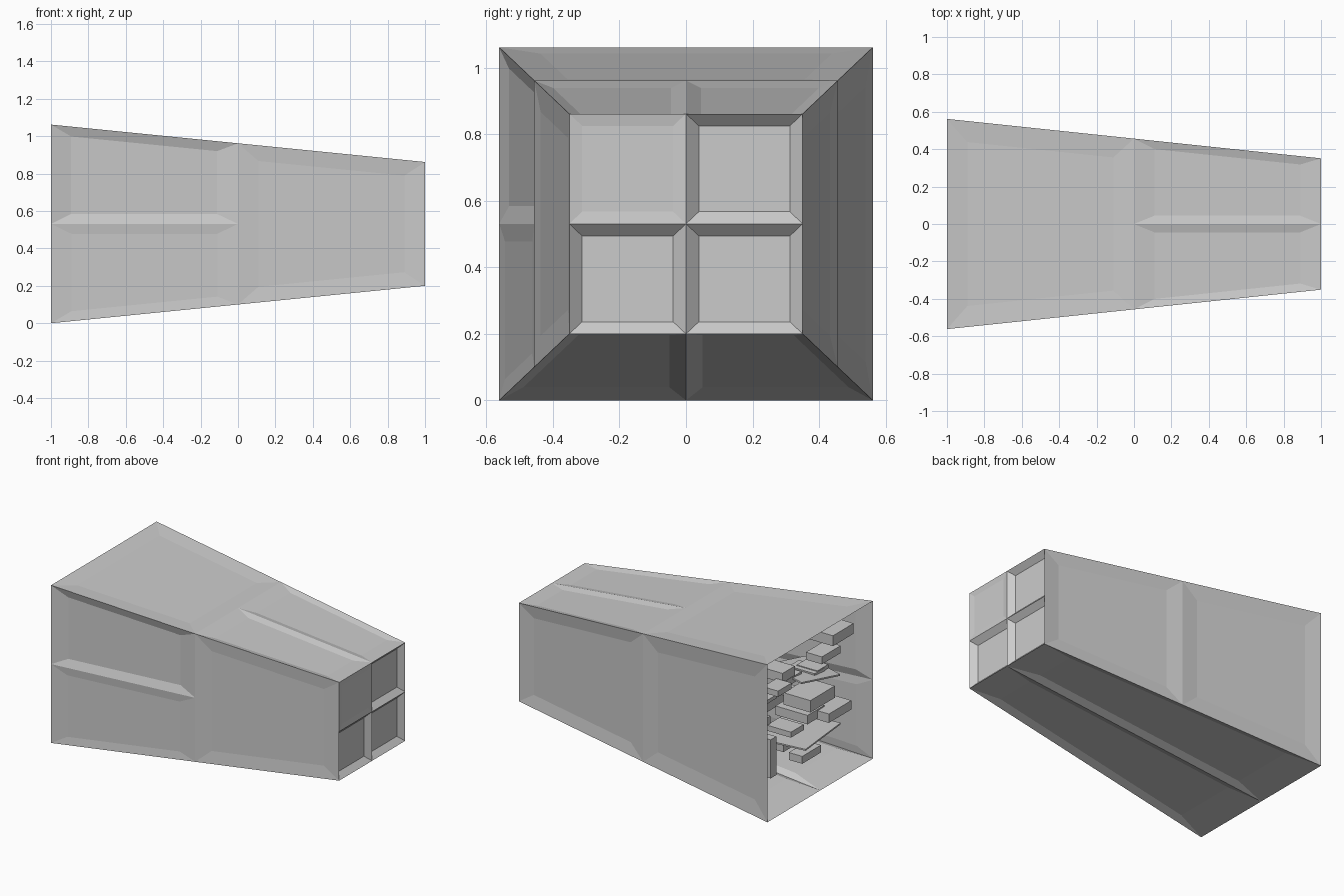
import bpy, bmesh, random
from mathutils import Vector, Euler

if "Cube" in bpy.data.objects:
    bpy.data.objects.remove(bpy.data.objects["Cube"])

random.seed(4)
MID = Vector((0, 0, 0.53))


def ring(x):
    """Hull cross-section corners at x: front-low, back-low, back-high, front-high."""
    t = (x + 1) / 2
    y, h = 0.562 - 0.211 * t, 0.531 - 0.20 * t
    return [Vector((x, sy * y, 0.531 + sz * h))
            for sy, sz in ((-1, -1), (1, -1), (1, 1), (-1, 1))]


def side(i, x0, x1, v0=0.0, v1=1.0):
    """Four corners of a panel on hull side i, between two stations."""
    a, b = ring(x0), ring(x1)
    j = (i + 1) % 4
    return [a[i].lerp(a[j], v0), b[i].lerp(b[j], v0),
            b[i].lerp(b[j], v1), a[i].lerp(a[j], v1)]


def panel(bm, corners, depth):
    """Recessed panel: sloped border and a sunken flat centre."""
    c = sum(corners, Vector()) / 4
    n = (corners[1] - corners[0]).cross(corners[3] - corners[0]).normalized()
    if n.dot(c - MID) < 0:
        corners = corners[::-1]
        n = -n
    outer = [bm.verts.new(p) for p in corners]
    inner = [bm.verts.new(c + (p - c) * 0.78 - n * depth) for p in corners]
    bm.faces.new(inner)
    for k in range(4):
        m = (k + 1) % 4
        bm.faces.new((outer[k], outer[m], inner[m], inner[k]))


def finish(name, bm):
    me = bpy.data.meshes.new(name)
    bm.to_mesh(me)
    bm.free()
    ob = bpy.data.objects.new(name, me)
    bpy.context.collection.objects.link(ob)
    return ob


# Tapered hull, open at the left end
bm = bmesh.new()
for v in (0, 0.5):                                # underside: two long panels
    panel(bm, side(0, -1, 1, v, v + 0.5), 0.018)
panel(bm, side(1, -1, 0), 0.01)                   # back: two panels
panel(bm, side(1, 0, 1), 0.012)
panel(bm, side(2, -1, 0), 0.008)                  # top: one wide, two narrow
for v in (0, 0.5):
    panel(bm, side(2, 0, 1, v, v + 0.5), 0.011)
panel(bm, side(3, -1, 0, 0, 0.5), 0.018)          # front: two narrow, one tall
panel(bm, side(3, -1, 0, 0.5, 1), 0.006)
panel(bm, side(3, 0, 1), 0.008)
# Narrow end: 2 x 2 recessed cells
a, b, c, d = ring(1)
for u in (0, 0.5):
    for v in (0, 0.5):
        def at(s, t):
            return a.lerp(b, s).lerp(d.lerp(c, s), t)
        shallow = u == 0 and v == 0.5
        panel(bm, [at(u, v), at(u + .5, v), at(u + .5, v + .5), at(u, v + .5)],
              0.006 if shallow else 0.035)
bmesh.ops.remove_doubles(bm, verts=bm.verts, dist=0.0005)
finish("hull_shell", bm)


def block(bm, pos, size, turn=0.0, tilt=0.0):
    verts = bmesh.ops.create_cube(bm, size=1)["verts"]
    rot = Euler((tilt, 0, turn)).to_matrix()
    for v in verts:
        v.co = rot @ Vector(p * s for p, s in zip(v.co, size)) + Vector(pos)


# Loose blocks and plates seen inside the open end
bm = bmesh.new()
for pos, size, turn, tilt in [
    ((-.82, -.36, .89), (.20, .22, .07), 0, 0),
    ((-.82, -.29, .77), (.12, .20, .05), 0, 0),
    ((-.78, -.14, .70), (.34, .30, .01), -0.3, 0.1),
    ((-.82, -.14, .54), (.20, .26, .08), 0, 0),
    ((-.83, -.37, .36), (.12, .24, .06), 0, 0),
    ((-.76, -.10, .30), (.36, .44, .01), 0.1, 0),
    ((-.83, -.08, .18), (.10, .20, .05), 0, 0),
    ((-.93, .44, .38), (.06, .06, .26), 0, 0),
]:
    block(bm, pos, size, turn, tilt)
# Further blocks filling the hold behind them
for _ in range(44):
    x = random.uniform(-0.85, 0.1)
    pos = (x, random.uniform(-0.3, 0.33), random.uniform(0.24, 0.84))
    size = (random.uniform(.1, .25), random.uniform(.08, .2), random.uniform(.02, .07))
    block(bm, pos, size)
finish("interior_blocks", bm)
